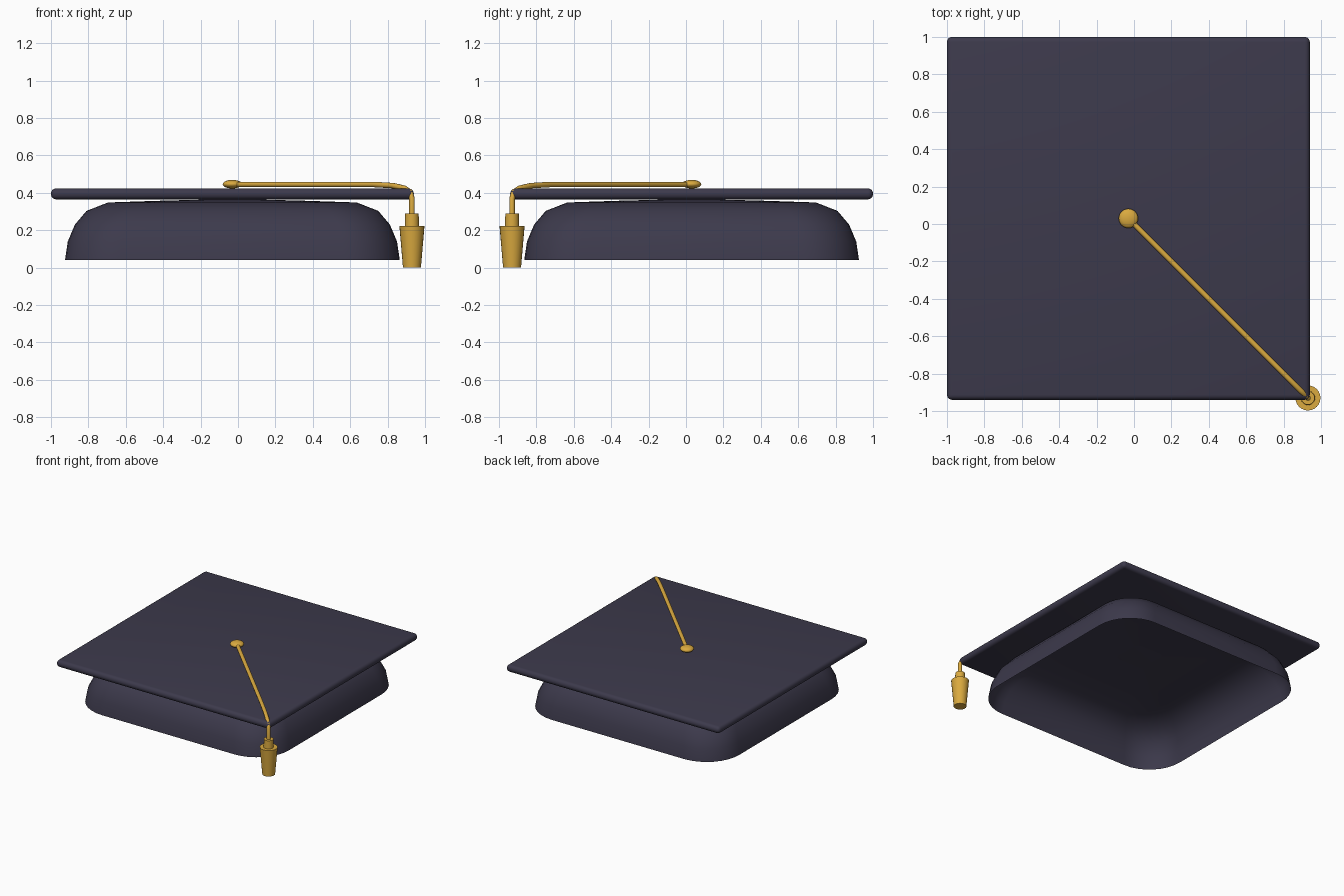
import bpy, bmesh, math
from mathutils import Vector

if "Cube" in bpy.data.objects:
    bpy.data.objects.remove(bpy.data.objects["Cube"], do_unlink=True)

CENTRE = (-0.03, 0.03)   # middle of the board and cap
CORNER = (0.93, -0.93)   # where the tassel hangs


def material(name, colour):
    mat = bpy.data.materials.new(name)
    mat.use_nodes = True
    mat.diffuse_color = (*colour, 1)
    mat.node_tree.nodes["Principled BSDF"].inputs["Base Color"].default_value = (*colour, 1)
    return mat


navy = material("dark navy cloth", (0.046, 0.042, 0.072))
gold = material("gold thread", (0.70, 0.40, 0.05))


def finish(obj, name, mat, angle=40):
    obj.name = name
    obj.data.materials.append(mat)
    bpy.ops.object.select_all(action="DESELECT")
    obj.select_set(True)
    bpy.context.view_layer.objects.active = obj
    bpy.ops.object.shade_smooth_by_angle(angle=math.radians(angle))
    return obj


def loft(name, rings, mat, centre, cap_ends, angle=40):
    """Skin a stack of closed point rings, listed from bottom to top."""
    bm = bmesh.new()
    loops = [[bm.verts.new((x + centre[0], y + centre[1], z)) for x, y, z in ring]
             for ring in rings]
    n = len(loops[0])
    for low, high in zip(loops, loops[1:]):
        for i in range(n):
            j = (i + 1) % n
            bm.faces.new((low[i], low[j], high[j], high[i]))
    if cap_ends:
        bm.faces.new(loops[0][::-1])
        bm.faces.new(loops[-1])
    mesh = bpy.data.meshes.new(name)
    bm.to_mesh(mesh)
    bm.free()
    obj = bpy.data.objects.new(name, mesh)
    bpy.context.collection.objects.link(obj)
    return finish(obj, name, mat, angle)


def rounded_square(half, z, steps=8):
    radius = 0.33 * half
    ring = []
    for quarter in range(4):
        mid = math.radians(45 + 90 * quarter)
        cx = math.copysign(half - radius, math.cos(mid))
        cy = math.copysign(half - radius, math.sin(mid))
        for k in range(steps + 1):
            a = math.radians(90 * (quarter + k / steps))
            ring.append((cx + radius * math.cos(a), cy + radius * math.sin(a), z))
    return ring


def circle(radius, z, sides=24):
    return [(radius * math.cos(math.tau * i / sides),
             radius * math.sin(math.tau * i / sides), z) for i in range(sides)]


# Skull cap: thin open shell with a small square opening under the board
cap_profile = [(0.895, 0.04), (0.88, 0.14), (0.842, 0.23), (0.78, 0.303),
               (0.665, 0.348), (0.4, 0.357), (0.13, 0.364)]
loft("skull_cap", [rounded_square(h, z) for h, z in cap_profile], navy, CENTRE, False, 60)

# Square board with rounded edges
bpy.ops.mesh.primitive_cube_add(size=1, location=(*CENTRE, 0.394))
board = bpy.context.object
board.scale = (1.94, 1.94, 0.058)
bpy.ops.object.transform_apply(location=False, rotation=False, scale=True)
bevel = board.modifiers.new("rounded_edges", "BEVEL")
bevel.width = 0.027
bevel.segments = 4
bpy.ops.object.modifier_apply(modifier=bevel.name)
finish(board, "mortar_board", navy)

# Button in the middle of the board
bpy.ops.mesh.primitive_uv_sphere_add(segments=24, ring_count=12, radius=0.052,
                                     location=(*CENTRE, 0.446))
button = bpy.context.object
button.scale.z = 0.44
bpy.ops.object.transform_apply(location=False, rotation=False, scale=True)
finish(button, "button", gold)

# Cord running from the button to the corner, then down to the tassel
curve = bpy.data.curves.new("cord", "CURVE")
curve.dimensions = "3D"
curve.bevel_depth = 0.015
curve.bevel_resolution = 3
curve.use_fill_caps = True
path = [(0, 0.444), (0.73, 0.444), (0.83, 0.438), (0.89, 0.424),
        (0.92, 0.405), (0.93, 0.37), (0.93, 0.27)]
spline = curve.splines.new("POLY")
spline.points.add(len(path) - 1)
for point, (d, z) in zip(spline.points, path):
    point.co = (d, -d, z, 1)
cord = bpy.data.objects.new("cord", curve)
bpy.context.collection.objects.link(cord)
bpy.ops.object.select_all(action="DESELECT")
cord.select_set(True)
bpy.context.view_layer.objects.active = cord
bpy.ops.object.convert(target="MESH")
finish(bpy.context.object, "cord", gold, 60)

# Tassel: knot above a tapering skirt
loft("tassel_knot", [circle(0.038, 0.21), circle(0.036, 0.288)], gold, CORNER, True)
loft("tassel_skirt", [circle(0.048, 0), circle(0.067, 0.222)], gold, CORNER, True)
